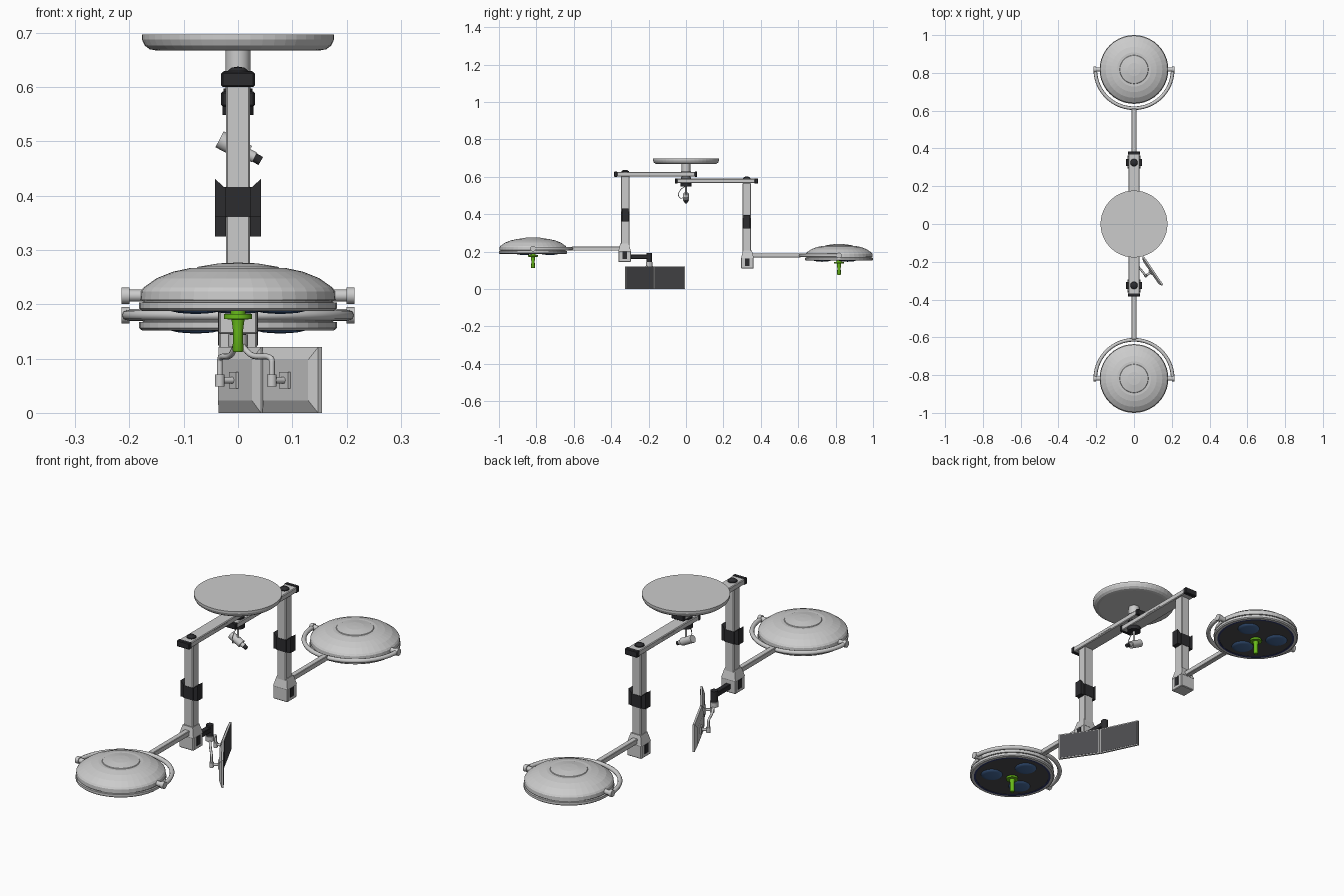
import bpy, bmesh, math
from mathutils import Matrix, Vector

if "Cube" in bpy.data.objects:
    bpy.data.objects.remove(bpy.data.objects["Cube"])

FRAME = Matrix.Identity(4)   # placement of the arm set being built


def mat(name, col):
    m = bpy.data.materials.new(name)
    m.diffuse_color = (*col, 1)
    m.use_nodes = True
    m.node_tree.nodes["Principled BSDF"].inputs["Base Color"].default_value = m.diffuse_color
    return m


DARK = mat("dark_plastic", (0.025, 0.025, 0.028))
SCREEN = mat("screen_grey", (0.07, 0.07, 0.075))
BLUE = mat("lens_blue", (0.06, 0.14, 0.32))
NAVY = mat("navy_trim", (0.03, 0.04, 0.14))
GREEN = mat("handle_green", (0.14, 0.5, 0.01))


def finish(name, bm, m=None, smooth=False):
    bmesh.ops.recalc_face_normals(bm, faces=bm.faces)
    me = bpy.data.meshes.new(name)
    bm.to_mesh(me)
    bm.free()
    me.transform(FRAME)
    ob = bpy.data.objects.new(name, me)
    bpy.context.collection.objects.link(ob)
    if m:
        me.materials.append(m)
    if smooth:
        bpy.ops.object.select_all(action='DESELECT')
        ob.select_set(True)
        bpy.context.view_layer.objects.active = ob
        bpy.ops.object.shade_smooth_by_angle(angle=math.radians(35))
    return ob


def box(name, lo, hi, m=None, bevel=0.0, top=(1, 1), rot=None):
    """Box between two corners; top scales the upper face in x and y."""
    lo, hi = Vector(lo), Vector(hi)
    c, d = (lo + hi) / 2, hi - lo
    bm = bmesh.new()
    bmesh.ops.create_cube(bm, size=1)
    for v in bm.verts:
        if v.co.z > 0:
            v.co.x *= top[0]
            v.co.y *= top[1]
        v.co = Vector((v.co.x * d.x, v.co.y * d.y, v.co.z * d.z))
    if bevel:
        bmesh.ops.bevel(bm, geom=bm.edges[:], offset=bevel, segments=1, affect='EDGES')
    bm.transform(Matrix.Translation(c) @ (rot or Matrix.Identity(4)))
    return finish(name, bm, m)


def lathe(name, prof, at=(0, 0, 0), seg=40, m=None, smooth=False):
    """Revolve (radius, z) points about a vertical axis."""
    bm = bmesh.new()
    vs = [bm.verts.new((r, 0, z)) for r, z in prof]
    es = [bm.edges.new(p) for p in zip(vs, vs[1:])]
    bmesh.ops.spin(bm, geom=vs + es, cent=(0, 0, 0), axis=(0, 0, 1), angle=2 * math.pi, steps=seg)
    bmesh.ops.remove_doubles(bm, verts=bm.verts, dist=1e-5)
    bm.transform(Matrix.Translation(at))
    return finish(name, bm, m, smooth)


def rod(name, a, b, r1, r2=None, m=None, seg=16):
    a, b = Vector(a), Vector(b)
    bm = bmesh.new()
    bmesh.ops.create_cone(bm, cap_ends=True, segments=seg, radius1=r1,
                          radius2=r1 if r2 is None else r2, depth=(b - a).length)
    q = (b - a).to_track_quat('Z', 'Y').to_matrix().to_4x4()
    bm.transform(Matrix.Translation((a + b) / 2) @ q)
    return finish(name, bm, m, True)


def tube(name, pts, r, kind='POLY', m=None):
    cu = bpy.data.curves.new(name, 'CURVE')
    cu.dimensions = '3D'
    cu.bevel_depth, cu.bevel_resolution, cu.use_fill_caps = r, 2, True
    sp = cu.splines.new(kind)
    sp.points.add(len(pts) - 1)
    for p, co in zip(sp.points, pts):
        p.co = (*(FRAME @ Vector(co)), 1)
    if kind == 'NURBS':
        sp.use_endpoint_u, sp.order_u, sp.resolution_u = True, 3, 6
    ob = bpy.data.objects.new(name, cu)
    bpy.context.collection.objects.link(ob)
    if m:
        cu.materials.append(m)
    return ob


def lamp(tag, y):
    # domed housing with a gap line around the rim
    lathe(tag + "lamp_housing", [(0, .277), (.035, .2755), (.074, .269), (.076, .2665), (.09, .2665),
          (.12, .260), (.15, .248), (.174, .231), (.179, .224), (.180, .208), (.175, .207), (.175, .204),
          (.182, .203), (.182, .192), (.177, .188), (.166, .188), (.164, .193), (0, .193)], (0, y, 0))
    lathe(tag + "lamp_face", [(0, .1895), (.158, .1895), (.158, .193)], (0, y, 0), m=SCREEN)
    lathe(tag + "lamp_trim", [(.157, .192), (.157, .188), (.166, .188), (.166, .192)], (0, y, 0), m=NAVY)
    for i in range(3):
        a = math.radians(90 + 120 * i)
        lathe(tag + "lens", [(.047, .190), (.044, .187), (.03, .184), (0, .182)],
              (.09 * math.cos(a), y + .09 * math.sin(a), 0), 24, BLUE, True)
    # sterile handle
    lathe(tag + "handle", [(0, .190), (.014, .190), (.014, .182), (.026, .182), (.026, .173), (.012, .172),
          (.009, .150), (.010, .115), (.008, .112), (0, .112)], (0, y, 0), 20, GREEN, True)
    # half-ring yoke and its pivots
    tube(tag + "yoke", [(.205 * math.cos(math.pi * i / 28), y + .205 * math.sin(math.pi * i / 28), .216)
                        for i in range(29)], .0095)
    for s in (-1, 1):
        rod(tag + "yoke_pin", (s * .17, y, .216), (s * .202, y, .216), .011)
        rod(tag + "yoke_knob", (s * .200, y, .216), (s * .215, y, .216), .015)


def arm_set(tag):
    # horizontal boom
    box(tag + "boom", (-.029, -.37, .602), (.029, .048, .626), bevel=.003)
    for a, b in ((-.385, -.366), (.045, .06)):
        box(tag + "boom_cap", (-.031, a, .600), (.031, b, .628), DARK, .003)
    for s in (-1, 1):
        box(tag + "boom_inset", (s * .029 - .0012, -.21, .609), (s * .029 + .0012, -.115, .619))
    lathe(tag + "post_knob", [(.020, .624), (.019, .630), (.012, .636), (0, .638)], (0, -.325, 0), 20, DARK, True)
    # vertical post with grip blocks
    box(tag + "post", (-.022, -.347, .22), (.022, -.303, .604), bevel=.003)
    for s in (-1, 1):
        bm = bmesh.new()
        outline = [(.021, .361), (.042, .361), (.042, .431), (.026, .416), (.021, .416)]
        f = bm.faces.new([bm.verts.new((s * x, -.343, z)) for x, z in outline])
        g = bmesh.ops.extrude_face_region(bm, geom=[f])
        bmesh.ops.translate(bm, vec=(0, .036, 0), verts=[v for v in g['geom'] if isinstance(v, bmesh.types.BMVert)])
        finish(tag + "post_grip", bm, DARK)
    box(tag + "post_band", (-.0235, -.3485, .361), (.0235, -.3015, .416), DARK)
    # elbow joint
    box(tag + "elbow", (-.035, -.362, .145), (.035, -.295, .205), bevel=.003)
    box(tag + "elbow_shoulder", (-.035, -.362, .203), (.035, -.295, .243), top=(.7, .7))
    for s in (-1, 1):
        box(tag + "elbow_slot", (s * .035 - .0015, -.340, .160), (s * .035 + .0015, -.315, .200), DARK)
    # lower arm and lamp
    box(tag + "lower_arm", (-.012, -.612, .205), (.012, -.34, .227), bevel=.002)
    lamp(tag, -.818)


# ceiling canopy and central stem
lathe("ceiling_canopy", [(0, .697), (.177, .697), (.177, .688), (.172, .677), (.163, .670), (.152, .668), (0, .668)], seg=48)
lathe("stem", [(0, .67), (.023, .67), (.023, .555), (0, .555)], seg=24, smooth=True)
for z in (.5945, .627):
    lathe("stem_collar", [(0, z + .003), (.027, z + .003), (.027, z - .004), (0, z - .004)], seg=24, m=DARK)
lathe("stem_end", [(0, .567), (.029, .567), (.029, .549), (0, .549)], seg=24, m=DARK)

# two arms, the back one turned round and hung lower
arm_set("front_")
FRAME = Matrix.Translation((0, 0, -.036)) @ Matrix.Rotation(math.pi, 4, 'Z')
arm_set("back_")
FRAME = Matrix.Identity(4)

# small camera under the stem
rod("camera_hanger", (0, 0, .552), (0, 0, .490), .0045)
rod("camera_body", (-.034, 0, .504), (.018, 0, .477), .0165)
rod("camera_neck", (.016, 0, .478), (.030, 0, .471), .010)
rod("camera_lens", (.028, 0, .472), (.042, 0, .464), .0085, m=DARK)
tube("camera_cable", [(0, 0, .55), (0, -.025, .54), (0, -.045, .505), (0, -.03, .48), (-.02, -.008, .492)], .0018, 'NURBS')

# monitor support arm and hub
box("monitor_bar", (-.012, -.297, .162), (.012, -.19, .184), DARK, .002)
rod("monitor_pivot", (0, -.197, .142), (0, -.197, .192), .015, m=DARK)
rod("monitor_hub", (0, -.197, .122), (0, -.197, .144), .018)


def monitor(side, a, b):
    """Panel running from a to b in plan, screen toward +x, tapered back."""
    a, b = Vector((*a, 0)), Vector((*b, 0))
    d = (b - a).normalized()
    n = Vector((-d.y, d.x, 0))          # toward the viewer of the screen
    mid = (a + b) / 2
    w = (b - a).length
    rot = Matrix((d, Vector((0, 0, 1)), -n)).transposed().to_4x4()
    c = mid + Vector((0, 0, .0605))
    h = Vector((w / 2, .0605, .004))
    box(side + "_monitor_frame", c - h, c + h, rot=rot)
    h = Vector((w / 2 - .004, .0565, .0008))
    box(side + "_monitor_screen", c + n * .004 - h, c + n * .004 + h, SCREEN, rot=rot)
    h = Vector((w / 2, .0605, .005))
    box(side + "_monitor_back", c - n * .009 - h, c - n * .009 + h, rot=rot, top=(.8, .62))
    # bracket and bent support tube
    p = mid + Vector((0, 0, .06))
    h = Vector((.015, .015, .003))
    box(side + "_bracket_plate", p - n * .016 - h, p - n * .016 + h, rot=rot)
    e = p - n * .045
    rod(side + "_bracket_pin", p - n * .015, e, .006)
    rod(side + "_bracket_clamp", e - Vector((0, 0, .011)), e + Vector((0, 0, .011)), .009)
    hub = Vector((0, -.197, .135))
    up = Vector((0, 0, 1))
    tube(side + "_support_tube", [hub, hub.lerp(e, .25) - up * .004, hub.lerp(e, .5) + up * .005,
                                  e + up * .045, e + up * .025, e - up * .01], .0055, 'NURBS')


monitor("left", (-.032, -.008), (.046, -.171))
monitor("right", (.048, -.173), (.151, -.324))
